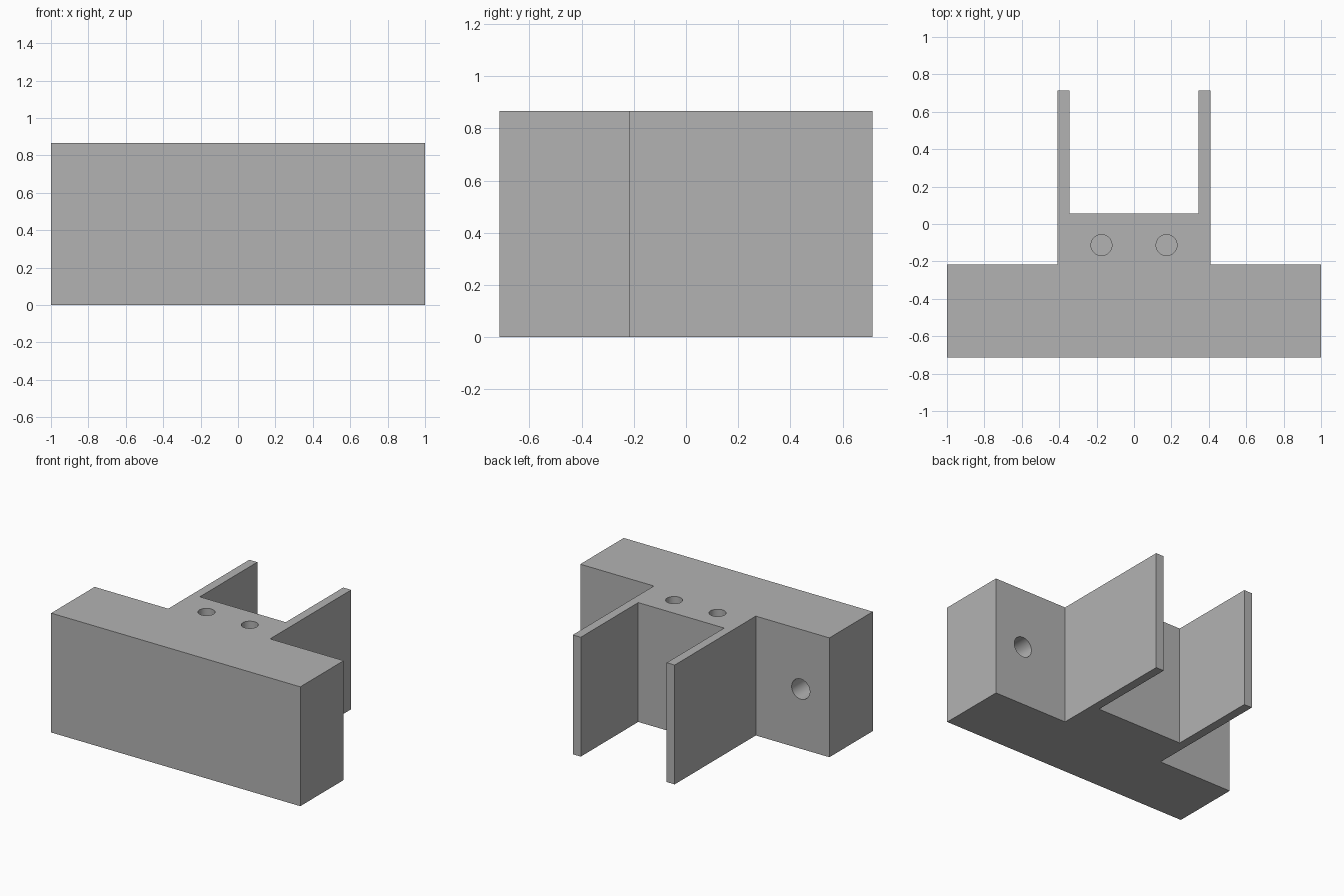
import bpy, bmesh, math

cube = bpy.data.objects.get("Cube")
if cube:
    bpy.data.objects.remove(cube, do_unlink=True)

HEIGHT = 0.866
FRONT, WING_BACK, BRIDGE_BACK, ARM_BACK = -0.714, -0.216, 0.055, 0.714
ARM_OUT, ARM_IN = 0.409, 0.345

grey = bpy.data.materials.new("plain grey")
grey.use_nodes = True
colour = (0.45, 0.45, 0.45, 1)
grey.diffuse_color = colour
grey.node_tree.nodes["Principled BSDF"].inputs["Base Color"].default_value = colour

# Bracket body: right half of the plan, mirrored and extruded upwards
half = [(1, FRONT), (1, WING_BACK), (ARM_OUT, WING_BACK), (ARM_OUT, ARM_BACK),
        (ARM_IN, ARM_BACK), (ARM_IN, BRIDGE_BACK)]
outline = half + [(-x, y) for x, y in reversed(half)]
bm = bmesh.new()
base = bm.faces.new([bm.verts.new((x, y, 0)) for x, y in outline])
top = bmesh.ops.extrude_face_region(bm, geom=[base])["geom"]
bmesh.ops.translate(bm, vec=(0, 0, HEIGHT),
                    verts=[g for g in top if isinstance(g, bmesh.types.BMVert)])
bmesh.ops.recalc_face_normals(bm, faces=bm.faces)
mesh = bpy.data.meshes.new("bracket_body")
bm.to_mesh(mesh)
bm.free()
mesh.materials.append(grey)
body = bpy.data.objects.new("bracket_body", mesh)
bpy.context.collection.objects.link(body)


def drill(name, radius, depth, mouth, tilt):
    """Cut a blind round hole whose opening is centred on mouth."""
    bpy.ops.mesh.primitive_cylinder_add(vertices=48, radius=radius, depth=depth * 2,
                                        location=mouth, rotation=(tilt, 0, 0))
    cutter = bpy.context.object
    cutter.name = name
    cutter.data.materials.append(grey)
    cutter.hide_render = True
    cutter.hide_set(True)
    cutter.display_type = 'WIRE'
    mod = body.modifiers.new(name, 'BOOLEAN')
    mod.operation = 'DIFFERENCE'
    mod.solver = 'EXACT'
    mod.object = cutter
    return cutter


# Screw holes in the top of the bridge and in the back of each wing
cutters = []
for side, s in (("left", 1), ("right", -1)):
    cutters.append(drill(side + "_top_hole_cutter", 0.056, 0.4,
                         (s * 0.174, -0.113, HEIGHT), 0))
    cutters.append(drill(side + "_wing_hole_cutter", 0.073, 0.4,
                         (s * 0.77, WING_BACK, HEIGHT / 2), math.pi / 2))

# Apply the cuts and smooth only the hole walls
bpy.ops.object.select_all(action='DESELECT')
body.select_set(True)
bpy.context.view_layer.objects.active = body
for mod in list(body.modifiers):
    bpy.ops.object.modifier_apply(modifier=mod.name)
for cutter in cutters:
    bpy.data.objects.remove(cutter, do_unlink=True)
bpy.ops.object.shade_smooth_by_angle(angle=math.radians(30))
